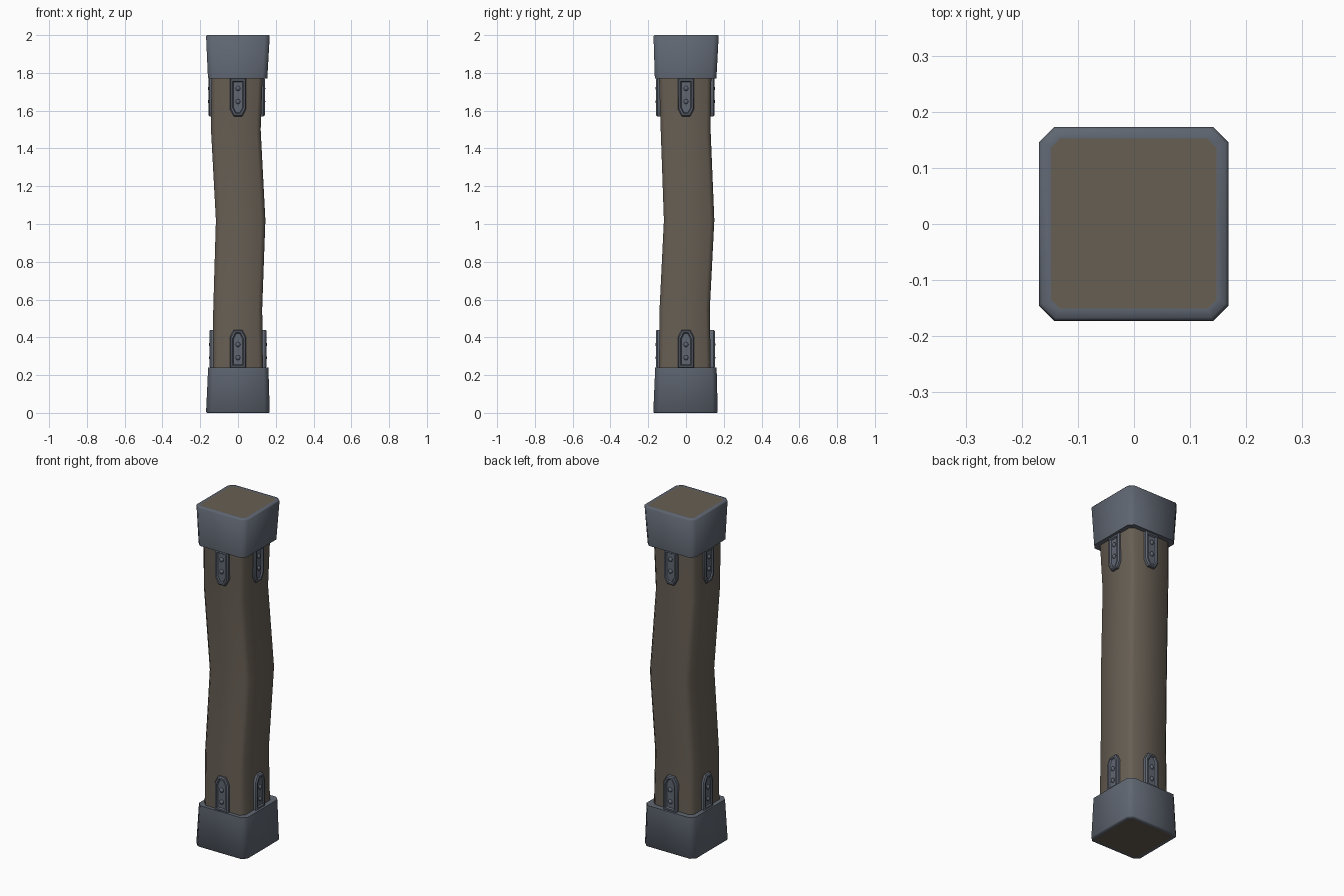
import bpy, bmesh, math
from mathutils import Vector, Matrix

if "Cube" in bpy.data.objects:
    bpy.data.objects.remove(bpy.data.objects["Cube"])


def material(name, rgb):
    m = bpy.data.materials.new(name)
    m.diffuse_color = (*rgb, 1)
    m.use_nodes = True
    m.node_tree.nodes["Principled BSDF"].inputs["Base Color"].default_value = m.diffuse_color
    return m


WOOD = material("weathered wood", (0.135, 0.113, 0.088))
METAL = material("blue grey iron", (0.115, 0.133, 0.167))


def octagon(x0, x1, y0, y1, c, z):
    """Square ring with cut corners."""
    return [Vector(p + (z,)) for p in (
        (x0 + c, y0), (x1 - c, y0), (x1, y0 + c), (x1, y1 - c),
        (x1 - c, y1), (x0 + c, y1), (x0, y1 - c), (x0, y0 + c))]


def finish(bm, name, mats, angle):
    bmesh.ops.recalc_face_normals(bm, faces=bm.faces)
    me = bpy.data.meshes.new(name)
    bm.to_mesh(me)
    bm.free()
    ob = bpy.data.objects.new(name, me)
    bpy.context.collection.objects.link(ob)
    for m in mats:
        me.materials.append(m)
    bpy.ops.object.select_all(action='DESELECT')
    ob.select_set(True)
    bpy.context.view_layer.objects.active = ob
    bpy.ops.object.shade_smooth_by_angle(angle=math.radians(angle))
    return ob


def loft(bm, rings):
    """Skin a list of rings and close both ends; returns the end faces."""
    vs = [[bm.verts.new(p) for p in r] for r in rings]
    n = len(vs[0])
    for a, b in zip(vs, vs[1:]):
        for i in range(n):
            bm.faces.new((a[i], a[(i + 1) % n], b[(i + 1) % n], b[i]))
    return bm.faces.new(vs[0][::-1]), bm.faces.new(vs[-1])


# crooked wooden beam
bm = bmesh.new()
loft(bm, [octagon(*s[:4], 0.022, s[4]) for s in (
    (-.133, .133, -.143, .132, .15),
    (-.131, .128, -.140, .126, .55),
    (-.117, .145, -.117, .150, 1.02),
    (-.143, .120, -.134, .130, 1.50),
    (-.140, .133, -.145, .135, 1.85))])
finish(bm, "wooden_beam", [WOOD], 50)


# iron end caps with the beam end showing inside the rim
def end_cap(name, outer, inner, z_out, z_in):
    s = 1 if z_out > z_in else -1

    def shrink(b, d):
        return (b[0] + d, b[1] - d, b[2] + d, b[3] - d)
    bm = bmesh.new()
    _, end = loft(bm, [
        octagon(*inner, .026, z_in),
        octagon(*outer, .027, z_out - .006 * s),
        octagon(*shrink(outer, .005), .025, z_out),
        octagon(*shrink(outer, .021), .016, z_out)])
    end.material_index = 1
    finish(bm, name, [METAL, WOOD], 50)


end_cap("bottom_cap", (-.169, .168, -.173, .168), (-.158, .161, -.163, .162), 0, .24)
end_cap("top_cap", (-.169, .168, -.172, .173), (-.159, .155, -.165, .161), 2, 1.77)


# riveted straps, one per side at each end
def strap(name, turn, face, z_base, s):
    def outline(d, depth):
        pts = [(-.043, 0), (.043, 0), (.043, .165), (.022, .203),
               (-.022, .203), (-.043, .165)]
        out = []
        for u, v in pts:
            u -= math.copysign(d * (.6 if v > .2 else 1), u)
            v += d if v == 0 else (-d if v > .2 else -d * .4)
            out.append(Vector((u, -depth, z_base + s * v)))
        return out
    bm = bmesh.new()
    loft(bm, [outline(0, face - .05), outline(0, face - .007),
              outline(.006, face), outline(.015, face),
              outline(.020, face - .008)])
    # rivets
    for v in (.055, .125):
        pos = Matrix.Translation((0, -(face - .007), z_base + s * v))
        bmesh.ops.create_uvsphere(bm, u_segments=10, v_segments=6, radius=.013,
                                  matrix=pos @ Matrix.Diagonal((1, .75, 1, 1)))
    bm.transform(Matrix.Rotation(math.radians(turn), 4, 'Z'))
    finish(bm, name, [METAL], 35)


SIDES = (("front", 0, .159, .159), ("right", 90, .151, .142),
         ("back", 180, .153, .152), ("left", 270, .151, .157))
for side, turn, low, high in SIDES:
    strap(side + "_lower_strap", turn, low, .237, 1)
    strap(side + "_upper_strap", turn, high, 1.773, -1)
